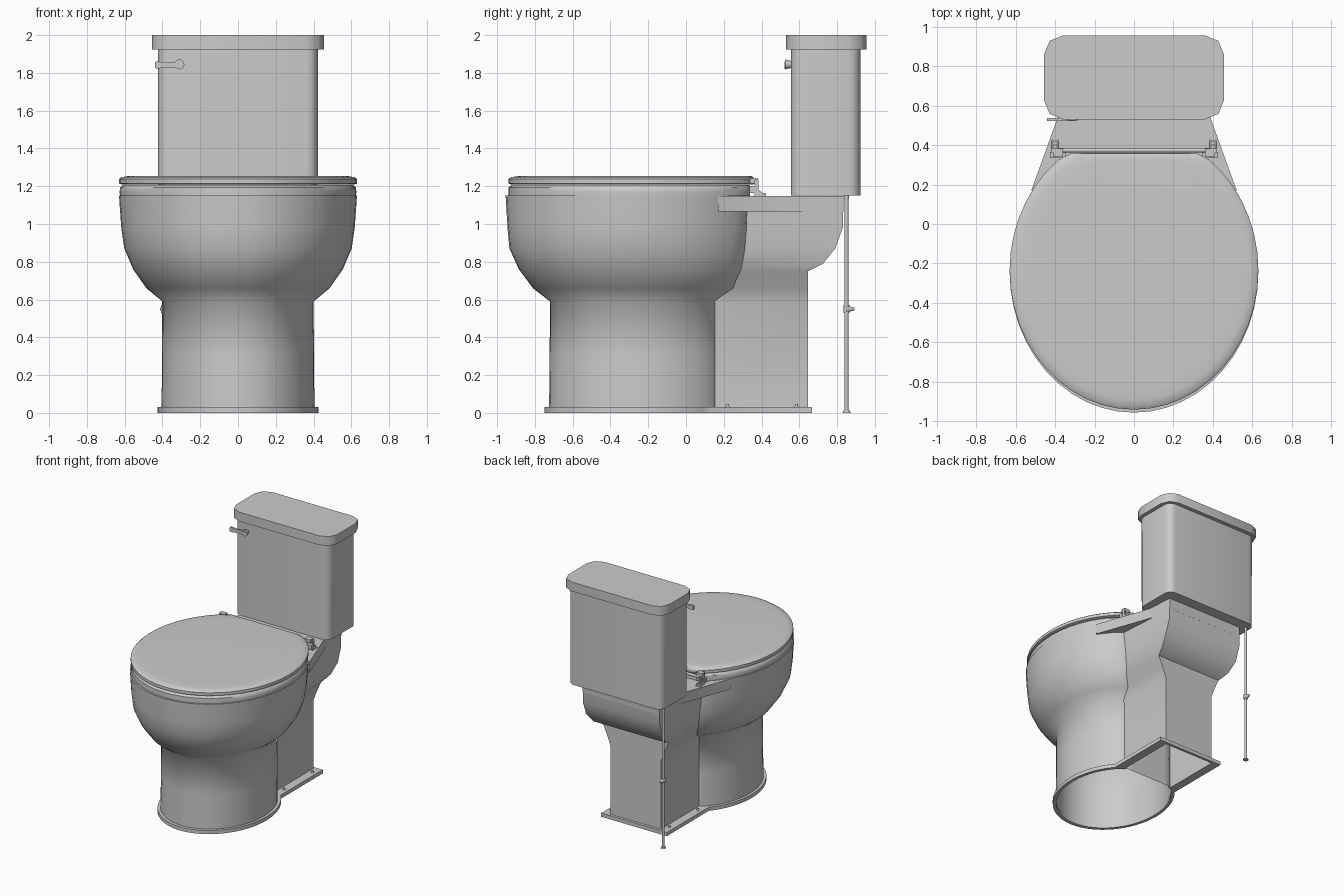
import bpy, bmesh, math
from mathutils import Matrix, Vector

if "Cube" in bpy.data.objects:
    bpy.data.objects.remove(bpy.data.objects["Cube"])

N = 48


def finish(name, bm, angle=40):
    bmesh.ops.recalc_face_normals(bm, faces=bm.faces)
    me = bpy.data.meshes.new(name)
    bm.to_mesh(me)
    bm.free()
    o = bpy.data.objects.new(name, me)
    bpy.context.collection.objects.link(o)
    bpy.ops.object.select_all(action='DESELECT')
    o.select_set(True)
    bpy.context.view_layer.objects.active = o
    bpy.ops.object.shade_smooth_by_angle(angle=math.radians(angle))
    return o


def loft(name, rings, start=False, end=False, torus=False, closed=True, angle=40):
    """Skin a stack of equal-length point rings."""
    bm = bmesh.new()
    vs = [[bm.verts.new(p) for p in r] for r in rings]
    n = len(vs[0])
    pairs = list(zip(vs, vs[1:])) + ([(vs[-1], vs[0])] if torus else [])
    for a, b in pairs:
        for i in range(n if closed else n - 1):
            j = (i + 1) % n
            bm.faces.new((a[i], a[j], b[j], b[i]))
    if start:
        bm.faces.new(vs[0])
    if end:
        bm.faces.new(vs[-1])
    return finish(name, bm, angle)


def oval(z, w, front, back, cut=9):
    """Ellipse ring with its back cut off flat at y = cut."""
    c, b = (front + back) / 2, (back - front) / 2
    t = [2 * math.pi * i / N for i in range(N)]
    return [(w * math.cos(a), min(c + b * math.sin(a), cut), z) for a in t]


def round_rect(z, w, y0, y1, r, seg):
    pts = []
    for k, (x, y) in enumerate([(w - r, y1 - r), (r - w, y1 - r), (r - w, y0 + r), (w - r, y0 + r)]):
        for i in range(seg + 1):
            a = math.pi / 2 * (k + i / seg)
            pts.append((x + r * math.cos(a), y + r * math.sin(a), z))
    return pts


def keyhole(z, w, front, back, hw, rear):
    """Oval with a rectangular tail of half-width hw reaching y = rear."""
    c, b = (front + back) / 2, (back - front) / 2
    a0 = math.acos(hw / w)
    span = math.pi + 2 * a0
    pts = [(w * math.cos(a0 - span * i / N), c + b * math.sin(a0 - span * i / N), z) for i in range(N + 1)]
    return pts + [(-hw, rear, z), (hw, rear, z)]


def rod(name, p, q, r1, r2=None, seg=12):
    p, q = Vector(p), Vector(q)
    d = q - p
    bm = bmesh.new()
    m = Matrix.Translation((p + q) / 2) @ d.to_track_quat('Z', 'Y').to_matrix().to_4x4()
    bmesh.ops.create_cone(bm, cap_ends=True, segments=seg, radius1=r1,
                          radius2=r1 if r2 is None else r2, depth=d.length, matrix=m)
    return finish(name, bm)


def box(name, x0, x1, y0, y1, z0, z1):
    return loft(name, [[(x0, y0, z), (x1, y0, z), (x1, y1, z), (x0, y1, z)] for z in (z0, z1)], True, True)


# Bowl and pedestal: outer wall, rim, then inner basin
outer = [(0, .405, -.725, .24, .17), (.3, .402, -.722, .24, .17), (.59, .4, -.72, .24, .17),
         (.66, .485, -.81, .358, .26), (.76, .555, -.885, .42, .305), (.87, .602, -.935, .445, .327),
         (.98, .618, -.945, .46, .337), (1.15, .63, -.955, .475, .34)]
inner = [(1.15, .44, -.78, .16), (1.08, .46, -.8, .165), (.92, .42, -.75, .14), (.75, .3, -.6, .04),
         (.65, .16, -.42, -.1)]
loft('bowl', [oval(*r) for r in outer] + [oval(*r) for r in inner], end=True, angle=60)

# Rear trunk that swells out to carry the tank: z, front half-width and y, rear half-width and y
rows = [(0, .225, .14, .225, .645), (.58, .225, .14, .225, .645), (.66, .27, .22, .255, .645),
        (.75, .315, .27, .295, .645), (.79, .325, .28, .325, .725), (.87, .34, .295, .345, .79),
        (.98, .36, .305, .345, .83), (1.148, .385, .305, .345, .835)]
loft('rear_trunk', [[(w, f, z), (v, b, z), (-v, b, z), (-w, f, z)] for z, w, f, v, b in rows], closed=False)

# Tapered shelf between bowl and tank
loft('shelf', [[(.52, .17, z), (.343, .66, z), (.343, .833, z), (-.343, .833, z), (-.343, .66, z), (-.52, .17, z)]
               for z in (1.065, 1.149)], True, True)

# Floor flange with bolt caps
big, small = (.425, -.75, .27, .295, .667), (.4, -.72, .24, .225, .645)
loft('floor_flange', [keyhole(0, *big), keyhole(.03, *big), keyhole(.03, *small), keyhole(0, *small)], torus=True)
for s in (-1, 1):
    for y in (.22, .585):
        rod('floor_bolt', (s * .26, y, .025), (s * .26, y, .046), .012, .007)

# Seat ring resting on the rim
so, si = (-.94, .465), (-.74, .14)
loft('seat', [oval(1.15, .625, *so, .34), oval(1.172, .627, *so, .34), oval(1.192, .624, *so, .34),
              oval(1.206, .61, -.925, .45, .335), oval(1.206, .41, *si), oval(1.15, .41, *si)], torus=True)

# Lid with softened edge
c = -.235
lid = [(1.208, .975), (1.214, 1), (1.238, 1), (1.248, .98), (1.253, .93), (1.255, .84)]
loft('lid', [oval(z, .63 * k, c - .705 * k, c + .705 * k, c + .595 * k ** .3) for z, k in lid], True, True)

# Seat hinges and hinge rod
rod('hinge_rod', (-.38, .373, 1.205), (.38, .373, 1.205), .011)
for s in (-1, 1):
    x0, x1 = sorted((s * .345, s * .425))
    box('hinge_arm', x0, x1, .335, .365, 1.165, 1.2)
    box('hinge_lid_arm', x0 + .015, x1 - .015, .34, .382, 1.215, 1.24)
    for d in (-.014, .014):
        x = s * .4 + d
        loft('hinge_bracket', [[(x + e, y, z) for y, z in
                                ((.362, 1.149), (.425, 1.149), (.385, 1.18), (.383, 1.235), (.362, 1.235))]
                               for e in (-.004, .004)], True, True)
    rod('hinge_bolt', (s * .4, .41, 1.149), (s * .4, .41, 1.165), .012)

# Tank and tank lid
loft('tank', [round_rect(z, w, .556, .923, .06, 4) for z, w in ((1.15, .422), (1.93, .424))], True, True)
loft('tank_lid', [round_rect(z, .455, .53, .955, .095, 2) for z in (1.925, 2.0)], True, True, angle=50)

# Flush handle
rod('handle_hub', (-.31, .56, 1.845), (-.31, .525, 1.845), .018, .026, 16)
loft('handle_lever', [[(x, y, 1.842 + a) for y, a in ((.522, -h), (.538, -h), (.538, h), (.522, h))]
                      for x, h in ((-.30, .012), (-.39, .014), (-.425, .019), (-.44, .016))], True, True)

# Water supply pipe with stop valve
px, py = -.392, .85
rod('supply_pipe', (px, py, 0), (px, py, 1.15), .01)
rod('pipe_floor_collar', (px, py, 0), (px, py, .012), .022, .016)
rod('pipe_tank_nut', (px, py, 1.135), (px, py, 1.152), .014)
rod('valve_body', (px, py, .53), (px, py, .57), .015)
rod('valve_stem', (px, py, .55), (px, .893, .55), .02, .006)
